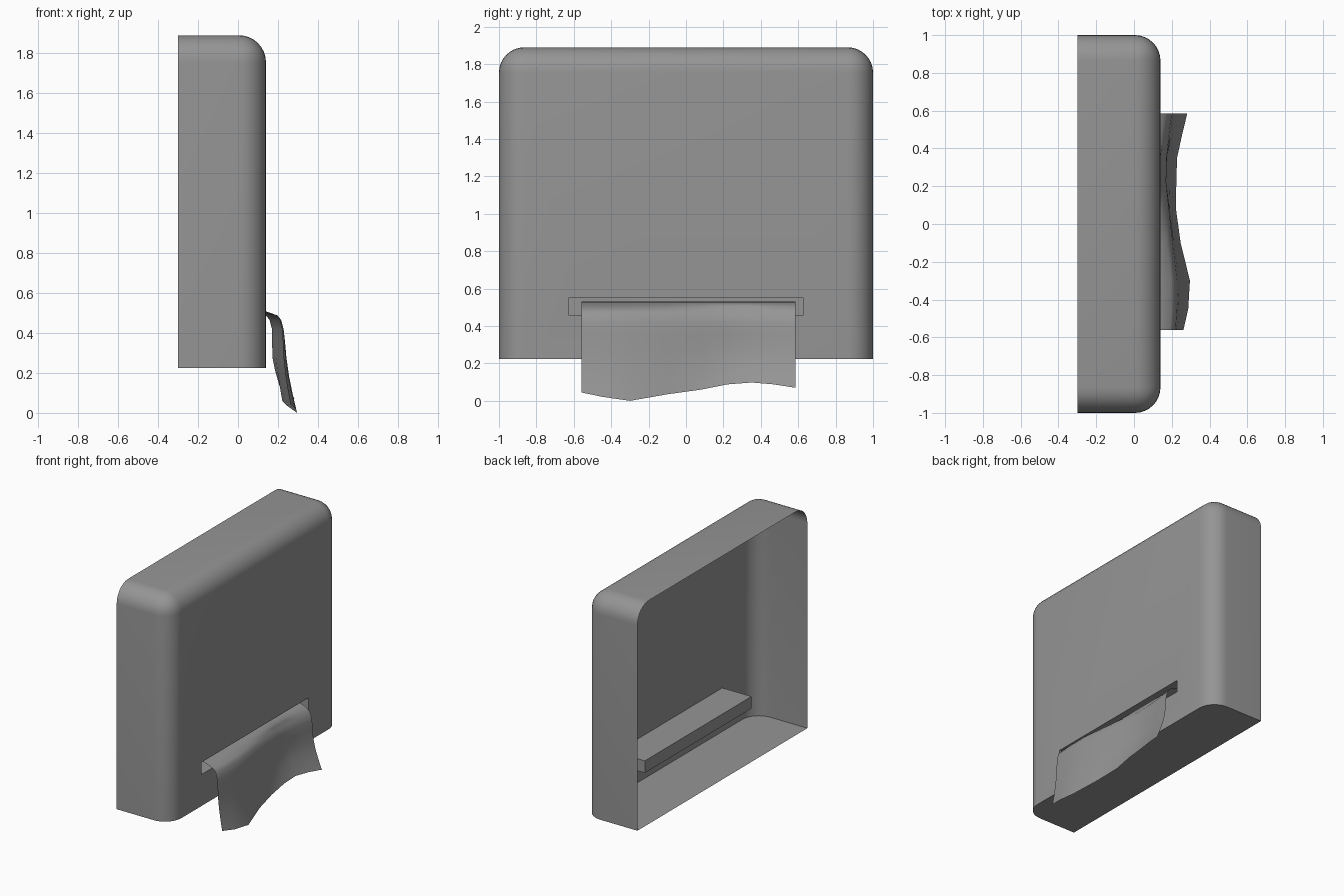
import bpy, bmesh

if "Cube" in bpy.data.objects:
    bpy.data.objects.remove(bpy.data.objects["Cube"])

BACK, FRONT = -0.30, 0.14
BOTTOM, TOP = 0.225, 1.89
R = 0.135
SLOT_Y, SLOT_Z0, SLOT_Z1, SLOT_BACK = 0.628, 0.46, 0.55, -0.10

grey = bpy.data.materials.new("dark_grey")
grey.diffuse_color = (0.3, 0.3, 0.3, 1)
grey.use_nodes = True
grey.node_tree.nodes["Principled BSDF"].inputs["Base Color"].default_value = grey.diffuse_color


def finish(bm, name, angle=0.6):
    me = bpy.data.meshes.new(name)
    bm.to_mesh(me)
    bm.free()
    me.materials.append(grey)
    ob = bpy.data.objects.new(name, me)
    bpy.context.collection.objects.link(ob)
    bpy.ops.object.select_all(action='DESELECT')
    ob.select_set(True)
    bpy.context.view_layer.objects.active = ob
    bpy.ops.object.shade_smooth_by_angle(angle=angle)
    return ob


def slot_ring(bm, x):
    return [bm.verts.new((x, y, z)) for y, z in
            ((-SLOT_Y, SLOT_Z0), (SLOT_Y, SLOT_Z0), (SLOT_Y, SLOT_Z1), (-SLOT_Y, SLOT_Z1))]


def bridge(bm, a, b):
    n = len(a)
    for i in range(n):
        j = (i + 1) % n
        bm.faces.new((a[i], a[j], b[j], b[i]))


# Casing: rounded front and top corners, flat bottom, open back
bm = bmesh.new()
bmesh.ops.create_cube(bm, size=1)
for v in bm.verts:
    v.co = (FRONT if v.co.x > 0 else BACK, 2 * v.co.y, TOP if v.co.z > 0 else BOTTOM)


def is_rounded(e):
    a, b = (v.co for v in e.verts)
    on_front = a.x > 0 and b.x > 0
    on_bottom = a.z < 1 and b.z < 1
    on_back = a.x < 0 and b.x < 0
    return not on_bottom and not on_back and (on_front or min(a.z, b.z) > 1)


bmesh.ops.bevel(bm, geom=[e for e in bm.edges if is_rounded(e)], offset=R,
                offset_type='OFFSET', segments=8, profile=0.5, affect='EDGES')
back = [f for f in bm.faces if f.normal.x < -0.99]
front = max((f for f in bm.faces if f.normal.x > 0.99), key=lambda f: f.calc_area())

# Slot opening in the front panel
corners = [min(front.verts, key=lambda v: (v.co.y - y) ** 2 + (v.co.z - z) ** 2)
           for y, z in ((-1, BOTTOM), (1, BOTTOM), (1, TOP), (-1, TOP))]
bmesh.ops.delete(bm, geom=back + [front], context='FACES_ONLY')
bridge(bm, corners, slot_ring(bm, FRONT))
finish(bm, "casing")

# Recessed pocket behind the slot
bm = bmesh.new()
outer, inner = slot_ring(bm, FRONT), slot_ring(bm, SLOT_BACK)
bridge(bm, outer, inner)
bm.faces.new(inner)
finish(bm, "slot_pocket")

# Paper sheet: columns of (y, bend x, mid x, hem x, hem z)
columns = [(-0.56, 0.220, 0.228, 0.262, 0.045), (-0.45, 0.228, 0.238, 0.287, 0.022),
           (-0.30, 0.228, 0.242, 0.296, 0.000), (-0.10, 0.205, 0.218, 0.247, 0.035),
           (0.08, 0.185, 0.190, 0.222, 0.060), (0.22, 0.170, 0.172, 0.224, 0.088),
           (0.35, 0.172, 0.176, 0.228, 0.098), (0.47, 0.185, 0.198, 0.254, 0.088),
           (0.585, 0.200, 0.212, 0.282, 0.070)]
bm = bmesh.new()
grid = []
for y, m, k, b, hz in columns:
    profile = [(0.0, 0.53), (0.08, 0.525), (0.14, 0.508), (m - 0.03, 0.488),
               (m - 0.012, 0.465), (m, 0.42), ((m + k) / 2, 0.36), (k, 0.28)]
    for t in (0.35, 0.65, 0.85, 1.0):
        profile.append((k + (b - k) * t ** 1.3, 0.28 + (hz - 0.28) * t))
    grid.append([bm.verts.new((x, y, z)) for x, z in profile])
for c0, c1 in zip(grid, grid[1:]):
    for i in range(len(c0) - 1):
        bm.faces.new((c0[i], c0[i + 1], c1[i + 1], c1[i]))
finish(bm, "paper_sheet", 1.2)
